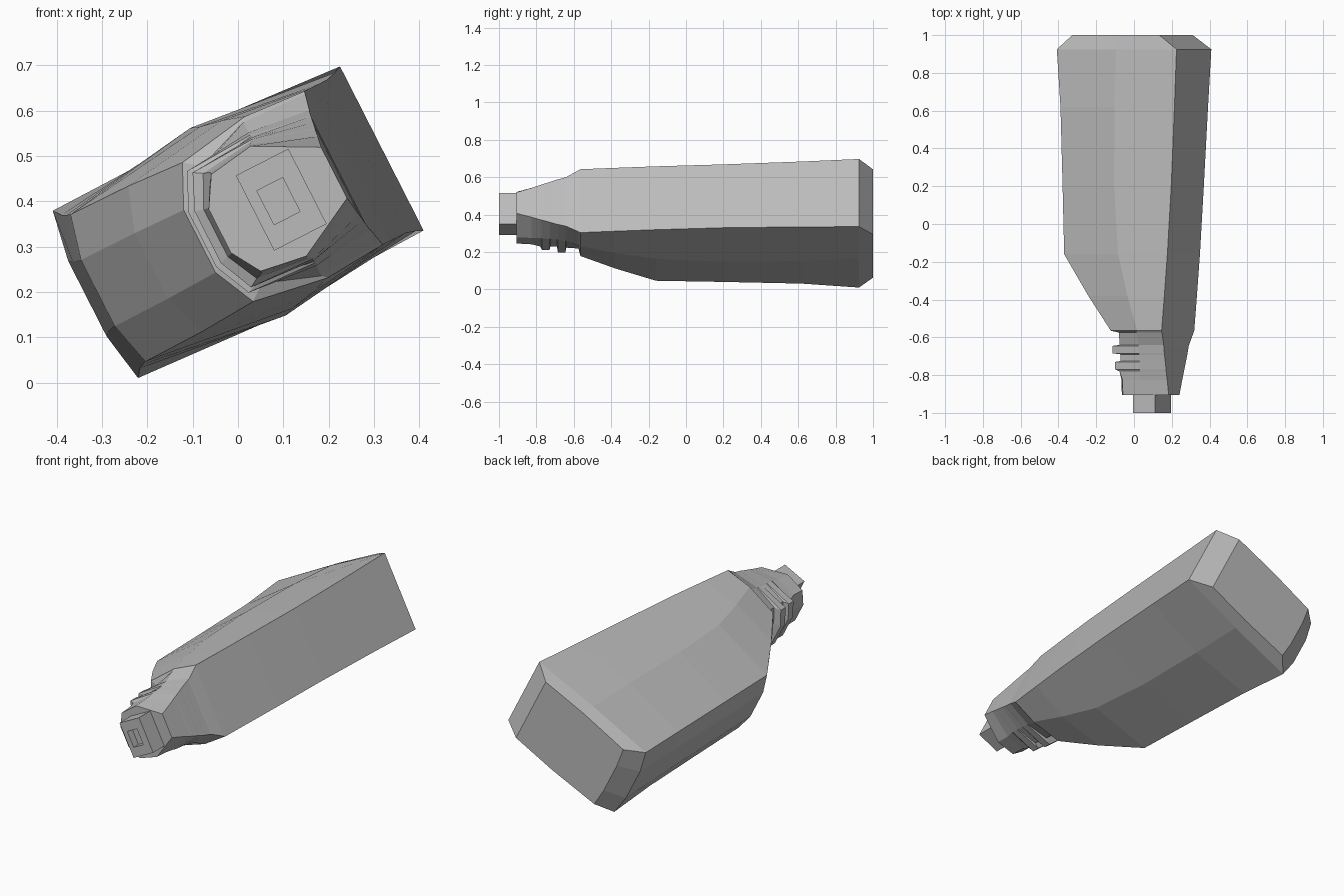
import bpy, bmesh, math
from mathutils import Vector

TILT = math.radians(27)
C, S = math.cos(TILT), math.sin(TILT)
CZ = 0.355

grey = bpy.data.materials.new("plain grey")
grey.diffuse_color = (0.5, 0.5, 0.5, 1)


def place(u, y, v):
    """Turn bottle coordinates (width u, thickness v) into the tilted pose."""
    return Vector((u * C - v * S, y, CZ + u * S + v * C))


def loft(name, rings, caps=(True, True)):
    """Skin a list of closed rings, each a list of (u, y, v)."""
    bm = bmesh.new()
    vs = [[bm.verts.new(place(*p)) for p in r] for r in rings]
    n = len(vs[0])
    for a, b in zip(vs, vs[1:]):
        for i in range(n):
            j = (i + 1) % n
            bm.faces.new((a[i], a[j], b[j], b[i]))
    if caps[0]:
        bm.faces.new(vs[0])
    if caps[1]:
        bm.faces.new(vs[-1])
    bmesh.ops.recalc_face_normals(bm, faces=bm.faces)
    me = bpy.data.meshes.new(name)
    bm.to_mesh(me)
    bm.free()
    me.materials.append(grey)
    ob = bpy.data.objects.new(name, me)
    bpy.context.collection.objects.link(ob)
    return ob


def section(y, ur, hr, um, hm, ul, hl, bulge):
    """Mirrored cross-section: flat right side, swollen broad sides, rounded left."""
    half = [(ur, hr), (um, hm), (ul, hl), (ul - bulge, hl * 0.45)]
    return ([(u, y, v) for u, v in half]
            + [(u, y, -v) for u, v in reversed(half)])


# y, right edge u + half height, middle u + half height, left corner u + half height, left swell
body = [
    (1.00, .25, .195, .00, .200, -.27, .190, .010),
    (.925, .356, .203, .00, .212, -.353, .207, .020),
    (.62, .340, .196, .00, .228, -.340, .190, .025),
    (.20, .318, .190, .00, .232, -.330, .185, .025),
    (-.16, .295, .190, .02, .225, -.322, .182, .025),
    (-.38, .277, .190, .07, .215, -.180, .180, .035),
    (-.565, .261, .190, .12, .200, -.050, .172, .045),
]
# neck: the left edge steps in and out as moulded ridges
neck = [
    (-.575, .260, .184, .11, .190, -.015, .145, .035),
    (-.64, .252, .148, .11, .165, -.015, .140, .035),
    (-.645, .251, .146, .11, .165, -.050, .150, .038),
    (-.685, .249, .135, .11, .158, -.050, .150, .038),
    (-.69, .249, .134, .11, .155, -.010, .135, .035),
    (-.725, .247, .122, .11, .152, -.010, .135, .035),
    (-.73, .247, .120, .11, .152, -.040, .142, .035),
    (-.77, .245, .107, .11, .148, -.040, .142, .035),
    (-.78, .244, .104, .11, .145, -.020, .130, .035),
    (-.825, .242, .088, .10, .140, -.005, .125, .040),
    (-.905, .238, .063, .10, .136, -.005, .120, .040),
]
loft("bottle_body", [section(*p) for p in body + neck])


def rect(y, u0, u1, h):
    return [(u0, y, -h), (u1, y, -h), (u1, y, h), (u0, y, h)]


# square spout with a shallow recess in its tip
loft("spout", [rect(-.89, .042, .172, .093), rect(-1, .042, .172, .093),
               rect(-1, .068, .132, .042), rect(-.96, .068, .132, .042)])
